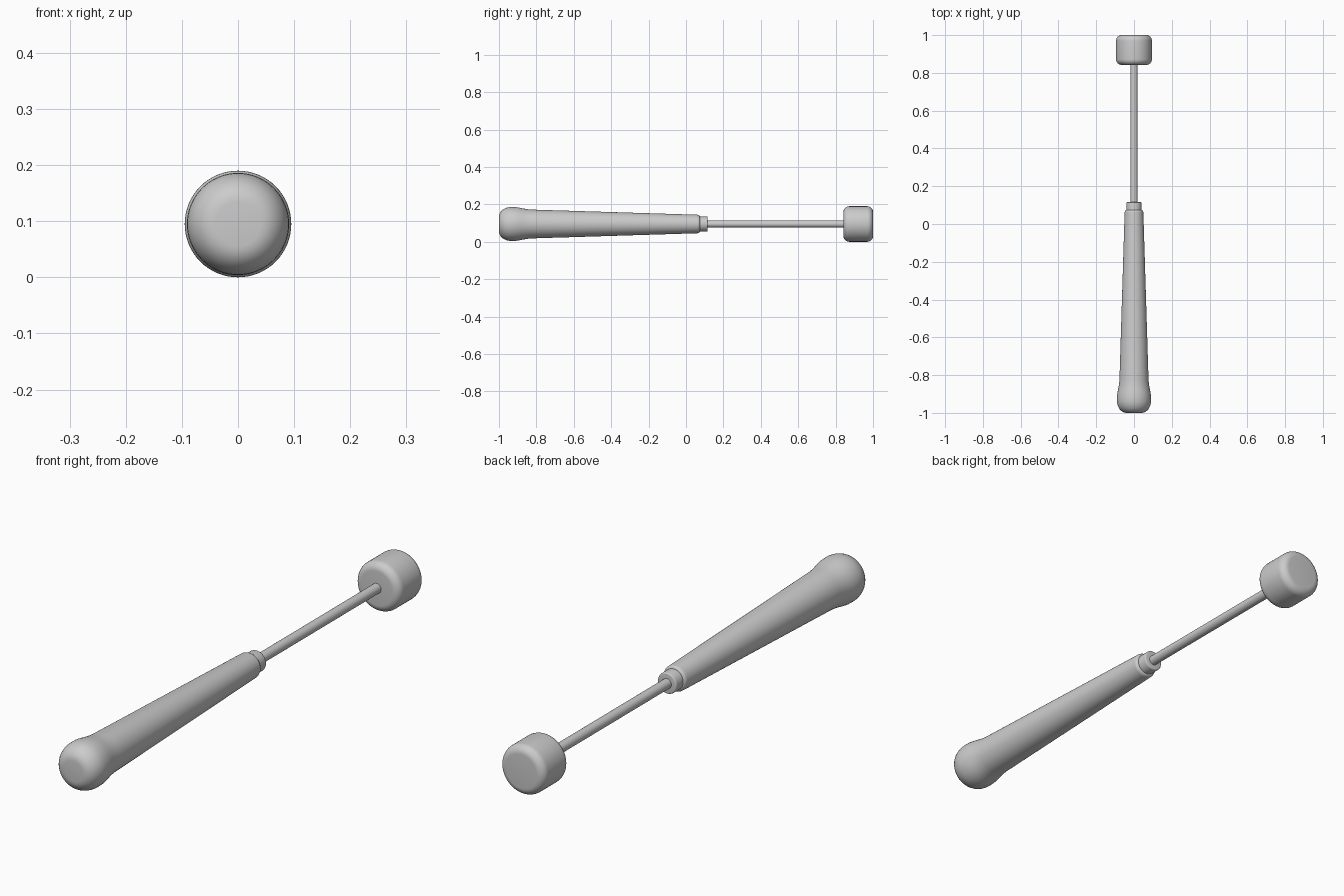
import bpy, bmesh, math

if "Cube" in bpy.data.objects:
    bpy.data.objects.remove(bpy.data.objects["Cube"])

AXIS_Z = 0.095
SIDES = 64


def lathe(name, profile, angle=30):
    """Revolve (y, radius) points around the long axis and cap both ends."""
    bm = bmesh.new()
    rings = []
    for y, r in profile:
        rings.append([bm.verts.new((r * math.cos(2 * math.pi * i / SIDES), y,
                                    AXIS_Z + r * math.sin(2 * math.pi * i / SIDES)))
                      for i in range(SIDES)])
    for a, b in zip(rings, rings[1:]):
        for i in range(SIDES):
            j = (i + 1) % SIDES
            bm.faces.new((a[i], a[j], b[j], b[i]))
    bm.faces.new(rings[0])
    bm.faces.new(rings[-1])
    bmesh.ops.recalc_face_normals(bm, faces=bm.faces)
    mesh = bpy.data.meshes.new(name)
    bm.to_mesh(mesh)
    bm.free()
    obj = bpy.data.objects.new(name, mesh)
    bpy.context.collection.objects.link(obj)
    bpy.ops.object.select_all(action='DESELECT')
    obj.select_set(True)
    bpy.context.view_layer.objects.active = obj
    bpy.ops.object.shade_smooth_by_angle(angle=math.radians(angle))
    return obj


def arc(cy, cr, ry, rr, start, end, steps=8):
    """Elliptical arc of (y, radius) points; angle 0 points along +y."""
    pts = []
    for i in range(steps + 1):
        t = math.radians(start + (end - start) * i / steps)
        pts.append((cy + ry * math.cos(t), cr + rr * math.sin(t)))
    return pts


# Tapered handle with a rounded pommel and a softened front shoulder
pommel = arc(-0.932, 0.04, 0.068, 0.051, 180, 90)
flare = [(-0.91, 0.0903), (-0.89, 0.087), (-0.87, 0.083), (-0.85, 0.0795), (-0.825, 0.077)]
shoulder = arc(0.06, 0.04, 0.014, 0.0095, 90, 0, 5)
lathe("handle", pommel + flare + shoulder)

# Collar at the front of the handle
lathe("collar", [(0.05, 0.04)] + arc(0.111, 0.035, 0.005, 0.005, 90, 0, 4))

# Thin shaft
lathe("shaft", [(0.10, 0.019), (0.87, 0.019)])

# Rounded cylindrical head
lathe("head", arc(0.872, 0.065, 0.03, 0.03, 180, 90) + arc(0.97, 0.065, 0.03, 0.03, 90, 0))
